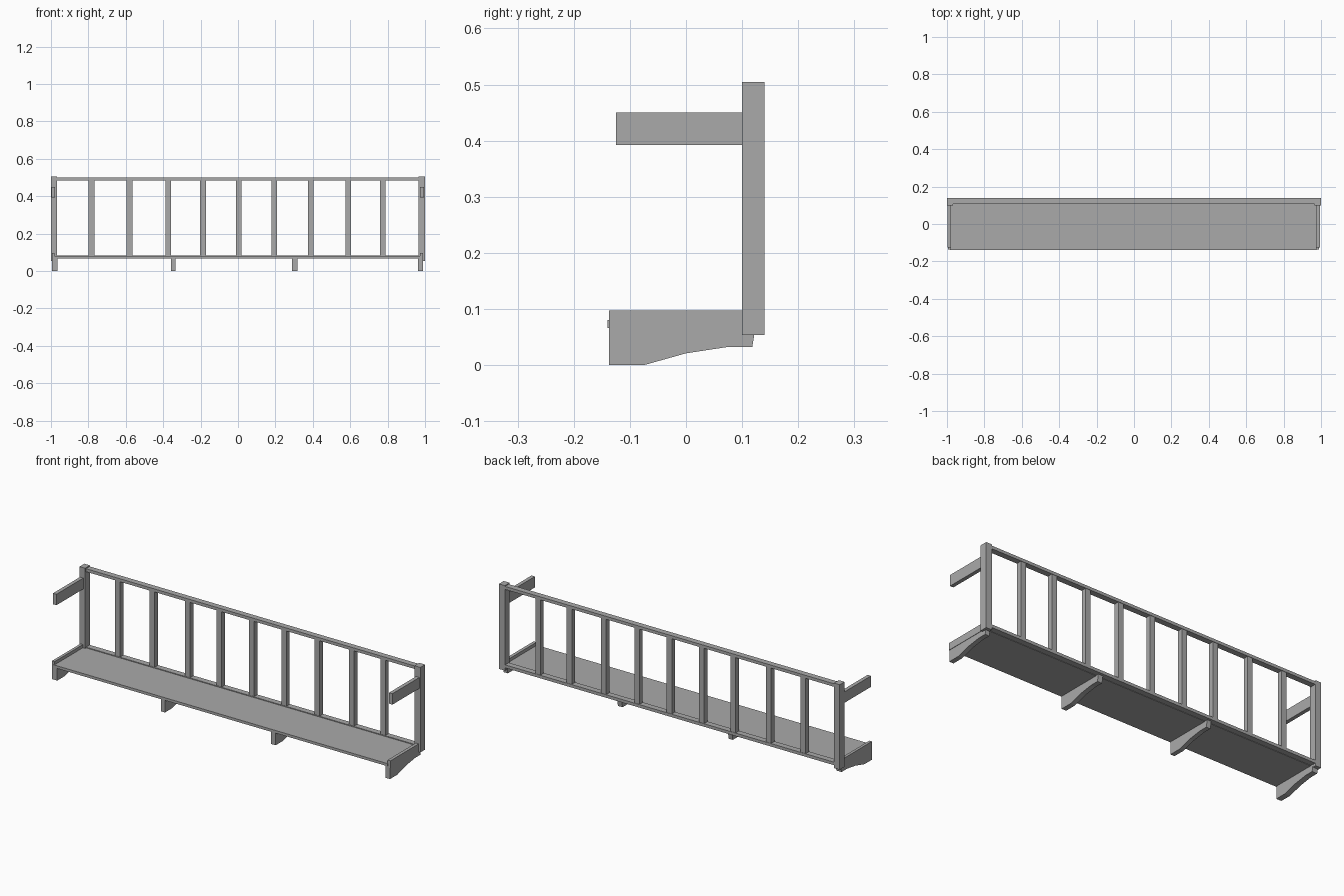
import bpy
import bmesh

cube = bpy.data.objects.get("Cube")
if cube:
    bpy.data.objects.remove(cube, do_unlink=True)

GREY = (0.4, 0.4, 0.4, 1)
mat = bpy.data.materials.new("plain grey")
mat.use_nodes = True
mat.diffuse_color = GREY
mat.node_tree.nodes["Principled BSDF"].inputs["Base Color"].default_value = GREY


def side_prism(name, profile, x0, x1):
    """Extrude a (y, z) outline from x0 to x1."""
    bm = bmesh.new()
    face = bm.faces.new([bm.verts.new((x0, y, z)) for y, z in profile])
    ext = bmesh.ops.extrude_face_region(bm, geom=[face])
    moved = [v for v in ext["geom"] if isinstance(v, bmesh.types.BMVert)]
    bmesh.ops.translate(bm, verts=moved, vec=(x1 - x0, 0, 0))
    bmesh.ops.recalc_face_normals(bm, faces=bm.faces)
    mesh = bpy.data.meshes.new(name)
    bm.to_mesh(mesh)
    bm.free()
    mesh.materials.append(mat)
    obj = bpy.data.objects.new(name, mesh)
    bpy.context.collection.objects.link(obj)
    return obj


def box(name, x0, x1, y0, y1, z0, z1):
    return side_prism(name, [(y0, z0), (y1, z0), (y1, z1), (y0, z1)], x0, x1)


def bracket(name, x0, x1, top):
    """Curved support that tapers towards the back."""
    side_prism(name, [(-0.137, top), (-0.137, 0), (-0.075, 0), (0, 0.021),
                      (0.072, 0.032), (0.118, 0.032), (0.124, top)], x0, x1)


# Deck and the long rails behind it
box("deck", -0.985, 0.975, -0.14, 0.108, 0.066, 0.08)
box("bottom_rail", -0.97, 0.97, 0.107, 0.138, 0.068, 0.084)
box("top_rail", -0.97, 0.97, 0.107, 0.138, 0.484, 0.5)

# Corner posts
box("right_post", -1, -0.967, 0.1, 0.14, 0.054, 0.505)
box("left_post", 0.965, 1, 0.1, 0.14, 0.054, 0.505)

# Arms reaching forward from the posts
box("right_arm", -0.998, -0.978, -0.125, 0.1, 0.392, 0.45)
box("left_arm", 0.974, 0.994, -0.125, 0.1, 0.392, 0.45)

# Low side rims along the deck ends
box("right_rim", -0.995, -0.98, -0.137, 0.1, 0.06, 0.097)
box("left_rim", 0.973, 0.99, -0.137, 0.1, 0.06, 0.097)

# Brackets under the deck
for name, x0, x1 in (("right_bracket", -0.995, -0.965),
                     ("mid_right_bracket", -0.357, -0.333),
                     ("mid_left_bracket", 0.29, 0.317),
                     ("left_bracket", 0.963, 0.988)):
    bracket(name, x0, x1, 0.068)

# Balusters between the rails
for i, x in enumerate((-0.783, -0.58, -0.372, -0.187, 0.003,
                       0.193, 0.388, 0.59, 0.774)):
    box(f"baluster_{i + 1}", x - 0.015, x + 0.015, 0.109, 0.136, 0.08, 0.488)
